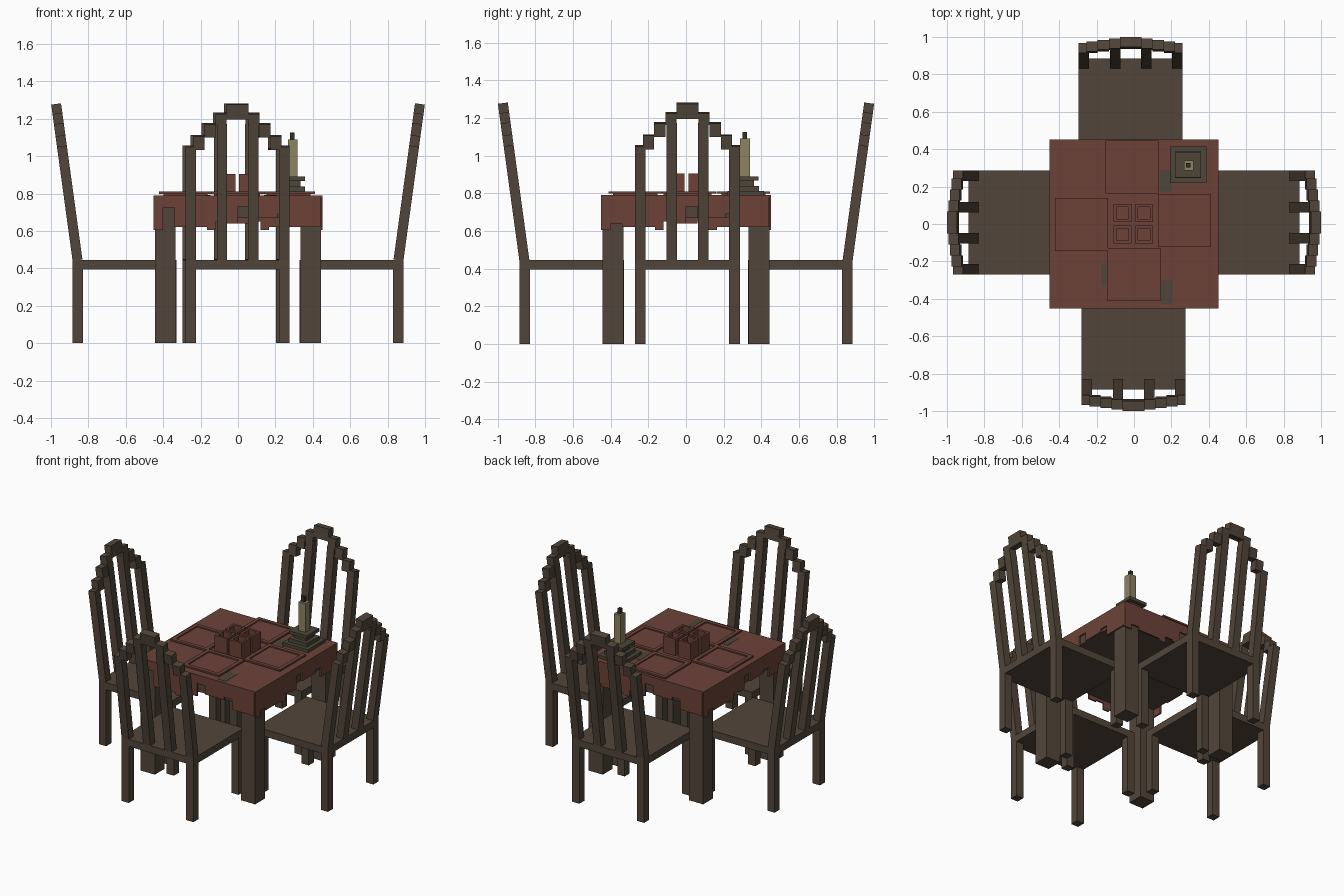
import bpy, bmesh, math
from mathutils import Matrix, Vector

if "Cube" in bpy.data.objects:
    bpy.data.objects.remove(bpy.data.objects["Cube"])


def material(name, rgb):
    m = bpy.data.materials.new(name)
    m.diffuse_color = (*rgb, 1)
    m.use_nodes = True
    m.node_tree.nodes["Principled BSDF"].inputs["Base Color"].default_value = m.diffuse_color
    return m


WOOD = material("dark_wood", (0.084, 0.060, 0.042))
CLOTH = material("red_cloth", (0.150, 0.055, 0.040))
METAL = material("grey_metal", (0.075, 0.062, 0.042))
WAX = material("candle_wax", (0.270, 0.228, 0.122))
WICK = material("dark_wick", (0.035, 0.027, 0.020))


def build(name, boxes, mat, matrix=Matrix()):
    """One object from boxes given as (x0, x1, y0, y1, z0, z1)."""
    bm = bmesh.new()
    for x0, x1, y0, y1, z0, z1 in boxes:
        centre = Vector((x0 + x1, y0 + y1, z0 + z1)) / 2
        size = Matrix.Diagonal((x1 - x0, y1 - y0, z1 - z0, 1))
        bmesh.ops.create_cube(bm, size=1, matrix=matrix @ Matrix.Translation(centre) @ size)
    mesh = bpy.data.meshes.new(name)
    bm.to_mesh(mesh)
    bm.free()
    mesh.materials.append(mat)
    ob = bpy.data.objects.new(name, mesh)
    bpy.context.collection.objects.link(ob)
    return ob


def square(cx, cy, width, z0, z1):
    h = width / 2
    return (cx - h, cx + h, cy - h, cy + h, z0, z1)


def frame(cx, cy, width, rim, z0, z1):
    """Four bars round a square opening."""
    h = width / 2
    i = h - rim
    return [(cx - h, cx + h, cy - h, cy - i, z0, z1), (cx - h, cx + h, cy + i, cy + h, z0, z1),
            (cx - h, cx - i, cy - i, cy + i, z0, z1), (cx + i, cx + h, cy - i, cy + i, z0, z1)]


def turn(k):
    return Matrix.Rotation(k * math.pi / 2, 4, 'Z')


# Chairs: one design, turned to each side of the table, with its back outwards
OUT, INNER, HALF, BAR, SEAT = 0.885, 0.33, 0.278, 0.056, 0.445
SIDES = [("front", -0.0025), ("right", 0.0075), ("back", 0.0175), ("left", -0.0075)]
# arch steps: inner edge, outer edge, bottom, top (height along the back)
STEPS = [(0.058, 0.117, 0.725, 0.787), (0.117, 0.177, 0.66, 0.732), (0.177, 0.236, 0.594, 0.667)]

for k, (side, shift) in enumerate(SIDES):
    place = turn(k) @ Matrix.Translation((shift, 0, 0))
    build(f"{side}_chair_seat", [(-HALF, HALF, -OUT, -INNER, 0.395, SEAT)], WOOD, place)
    legs = [square(sx * (HALF - BAR / 2), y, BAR, 0, 0.395)
            for sx in (-1, 1) for y in (-OUT + BAR / 2, -INNER - BAR / 2)]
    build(f"{side}_chair_legs", legs, WOOD, place)

    # Leaning back, pivoting on the outer rear edge of the seat
    lean = place @ Matrix.Translation((0, -OUT, SEAT)) @ Matrix.Rotation(math.radians(7.8), 4, 'X')
    slats = []
    for s in (-1, 1):
        for c, top in ((0.25, 0.61), (0.083, 0.727)):
            slats.append((s * c - BAR / 2, s * c + BAR / 2, 0, 0.053, -0.005, top))
    build(f"{side}_chair_slats", slats, WOOD, lean)
    arch = [(-0.058, 0.058, 0, 0.053, 0.757, 0.838)]
    for a, b, low, high in STEPS:
        arch += [(a, b, 0, 0.053, low, high), (-b, -a, 0, 0.053, low, high)]
    build(f"{side}_chair_arch", arch, WOOD, lean)

# Table
build("table_top", [square(0, 0, 0.884, 0.67, 0.78)], WOOD)
build("table_legs", [square(sx * 0.388, sy * 0.388, 0.11, 0, 0.67)
                     for sx in (-1, 1) for sy in (-1, 1)], WOOD)

# Ragged tablecloth: flat top and hanging strips of differing length
build("tablecloth_top", [square(0, 0, 0.905, 0.78, 0.79)], CLOTH)
HEM = [(-0.452, -0.40, 0.605), (-0.40, -0.34, 0.64), (-0.34, -0.165, 0.62), (-0.165, -0.12, 0.605),
       (-0.12, -0.06, 0.65), (-0.06, 0.0, 0.64), (0.0, 0.06, 0.73), (0.06, 0.21, 0.67),
       (0.21, 0.27, 0.69), (0.27, 0.44, 0.62)]
for k, (side, _) in enumerate(SIDES):
    strips = []
    for i, (a, b, low) in enumerate(HEM):
        if side == "front" and i == 1:
            low = 0.725
        strips.append((a, b, -0.4525, -0.4425, low, 0.785))
    build(f"{side}_cloth_hem", strips, CLOTH, turn(k))

# Worn holes in the cloth, showing the wood
build("cloth_holes", [(0.14, 0.20, 0.17, 0.29, 0.789, 0.7915),
                      (-0.175, -0.147, -0.33, -0.21, 0.789, 0.7915),
                      (0.145, 0.205, -0.43, -0.30, 0.789, 0.7915)], METAL)

# Square plates on a smaller foot, with a raised rim
for name, cx, cy in (("back", -0.01, 0.305), ("left", -0.28, -0.002),
                     ("right", 0.27, 0.018), ("front", 0.0, -0.27)):
    build(f"{name}_plate", [square(cx, cy, 0.235, 0.789, 0.802)]
          + frame(cx, cy, 0.284, 0.026, 0.798, 0.81), CLOTH)

# Four open cups in the middle
for i, (cx, cy) in enumerate(((-0.062, 0.06), (0.053, 0.06), (-0.062, -0.056), (0.053, -0.056))):
    build(f"cup_{i + 1}", [square(cx, cy, 0.09, 0.789, 0.805)]
          + frame(cx, cy, 0.096, 0.016, 0.79, 0.905), CLOTH)

# Candle on a stepped holder
CX, CY = 0.289, 0.317
build("candle_holder", [square(CX, CY, 0.195, 0.789, 0.812), square(CX, CY, 0.14, 0.812, 0.838),
                        square(CX, CY, 0.09, 0.838, 0.868), square(CX, CY, 0.138, 0.868, 0.89)], METAL)
build("candle", [square(CX + 0.004, CY - 0.004, 0.052, 0.89, 1.09)], WAX)
build("candle_wick", [square(CX + 0.002, CY - 0.004, 0.024, 1.09, 1.125)], WICK)
